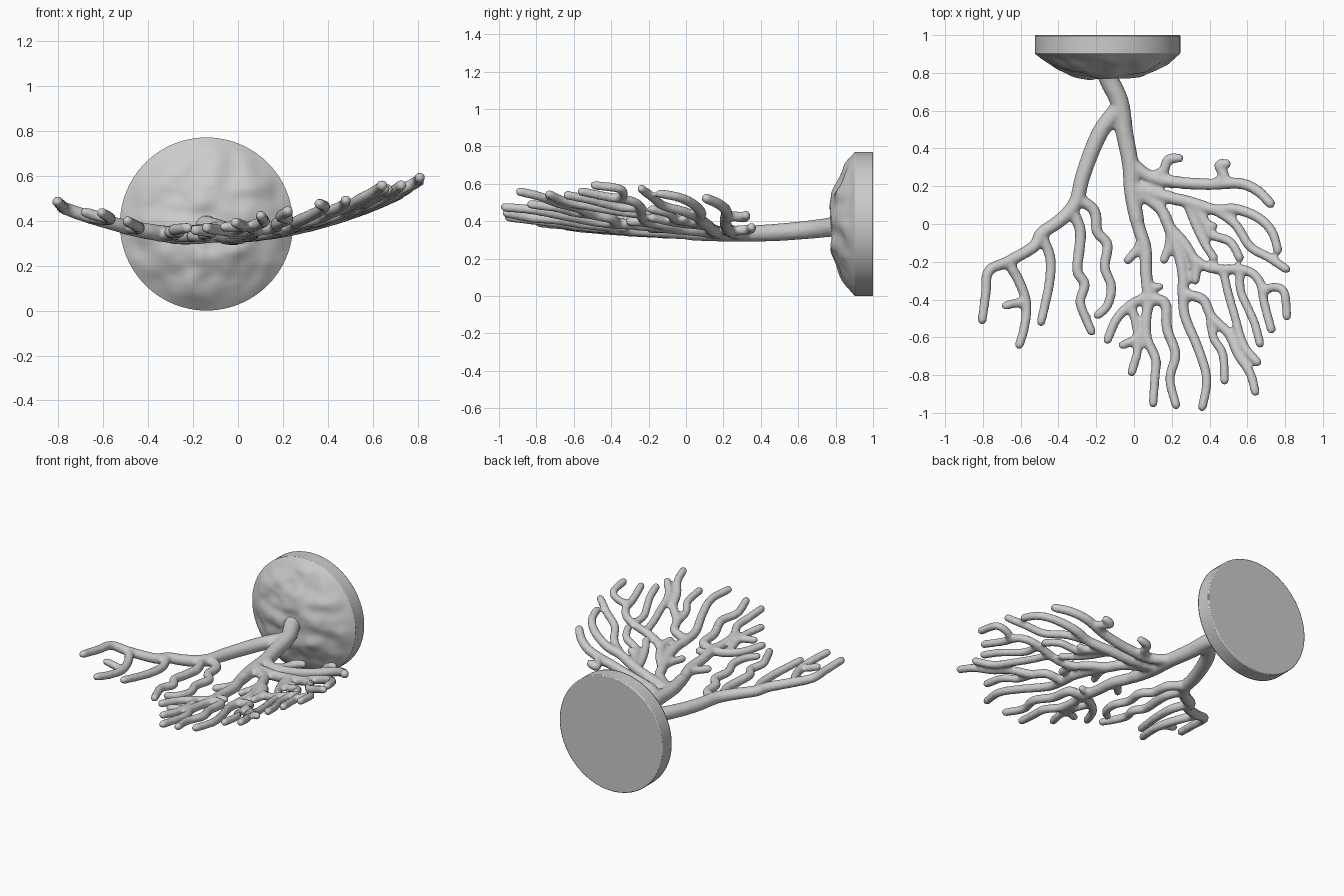
import bpy, bmesh, math
from mathutils import Vector, noise

if "Cube" in bpy.data.objects:
    bpy.data.objects.remove(bpy.data.objects["Cube"])

CX, CZ, R = -0.14, 0.385, 0.385


def fan_point(p):
    """Lift a plan point onto the shallow bowl the fan grows in."""
    x, y = p
    d = y - 0.2
    return Vector((x, y, 0.333 + 0.066 * x + 0.27 * x * x + (0.12 if d > 0 else 0.06) * d * d))


curve = bpy.data.curves.new("coral_fan", "CURVE")
curve.dimensions = "3D"
curve.bevel_depth = 1.0
curve.bevel_resolution = 3
curve.use_fill_caps = True


def branch(r0, r1, *plan):
    """Smooth tapered tube through plan points, with a rounded tip."""
    k = [fan_point(p) for p in plan]
    k = [2 * k[0] - k[1]] + k + [2 * k[-1] - k[-2]]
    pts, n, steps = [], len(plan) - 1, 6
    for i in range(n):
        a, b, c, d = k[i:i + 4]
        for s in range(steps):
            t = s / steps
            p = 0.5 * (2 * b + (c - a) * t + (2 * a - 5 * b + 4 * c - d) * t ** 2
                       + (3 * b - a - 3 * c + d) * t ** 3)
            pts.append((p, r0 + (r1 - r0) * (i + t) / n))
    tip = k[-2]
    out = (tip - pts[-1][0]).normalized()
    for s in range(5):
        ang = s * math.radians(20)
        pts.append((tip + out * r1 * (math.sin(ang) - 0.5), r1 * math.cos(ang)))
    sp = curve.splines.new("POLY")
    sp.points.add(len(pts) - 1)
    for q, (p, r) in zip(sp.points, pts):
        q.co = (*p, 1)
        q.radius = r


T = 0.025
# trunk
branch(0.056, 0.04, (-.16, .84), (-.13, .76), (-.075, .64), (-.05, .48), (-.02, .32), (-.01, .16), (.02, 0))
# left arm and its hanging branches
branch(0.048, T, (-.075, .62), (-.17, .5), (-.23, .37), (-.275, .24), (-.31, .11), (-.39, .02), (-.49, -.05),
       (-.53, -.12), (-.67, -.2), (-.77, -.25), (-.785, -.37), (-.805, -.52))
branch(0.03, T, (-.67, -.2), (-.61, -.3), (-.57, -.42), (-.58, -.545), (-.61, -.65))
branch(T, T, (-.58, -.42), (-.63, -.42), (-.69, -.435))
branch(0.03, T, (-.49, -.06), (-.445, -.17), (-.445, -.29), (-.465, -.4), (-.495, -.53))
branch(0.032, T, (-.33, .08), (-.285, -.03), (-.29, -.14), (-.3, -.25), (-.26, -.32), (-.285, -.41),
       (-.255, -.5), (-.22, -.58))
branch(0.032, T, (-.3, .14), (-.21, .07), (-.195, -.04), (-.14, -.11), (-.155, -.23), (-.12, -.33),
       (-.14, -.43), (-.2, -.49))
# upper right arm with two hooks
branch(0.036, 0.028, (-.03, .34), (.085, .25), (.24, .22), (.4, .21), (.56, .215), (.655, .175), (.73, .1))
branch(0.028, 0.028, (.085, .25), (.155, .28), (.18, .34), (.25, .35))
branch(0.028, 0.028, (.43, .215), (.48, .25), (.45, .31), (.5, .32))
# right arm and its forks
branch(0.036, T, (-.01, .2), (.165, .145), (.3, .115), (.43, .075), (.535, .08), (.655, .035), (.73, -.04), (.765, -.15))
branch(0.028, T, (.43, .075), (.535, 0), (.615, -.12), (.71, -.175), (.815, -.245))
branch(0.028, T, (.3, .115), (.375, .015), (.41, -.055), (.51, -.095), (.565, -.19))
branch(T, T, (.36, .02), (.385, -.01), (.43, -.01))
branch(T, T, (.28, .11), (.33, -.015), (.375, -.105), (.43, -.19))
# lower right arm and its forks
branch(0.034, T, (.01, .18), (.14, .08), (.19, -.015), (.27, -.105), (.325, -.21), (.325, -.31))
branch(T, T, (.14, .08), (.185, -.03), (.185, -.11), (.155, -.2))
branch(0.028, T, (.31, -.18), (.41, -.235), (.59, -.245), (.665, -.305), (.69, -.42), (.73, -.57))
branch(T, T, (.68, -.37), (.73, -.335), (.795, -.36), (.81, -.5))
branch(T, T, (.56, -.245), (.565, -.355), (.605, -.45), (.64, -.53), (.67, -.645))
branch(T, T, (.47, -.24), (.5, -.37), (.53, -.475), (.58, -.64), (.66, -.74))
branch(0.034, T, (.16, .05), (.23, -.13), (.26, -.265), (.26, -.37), (.27, -.49), (.34, -.66), (.385, -.82), (.36, -.98))
branch(0.03, T, (.26, -.37), (.365, -.4), (.41, -.49), (.5, -.58), (.55, -.69), (.615, -.79), (.645, -.9))
branch(T, T, (.4, -.47), (.42, -.6), (.47, -.69), (.48, -.84))
# central stem and its forks
branch(0.038, T, (-.01, .16), (.02, 0), (.06, -.13), (.065, -.265), (.085, -.385), (.165, -.42), (.175, -.555),
       (.22, -.69), (.19, -.82), (.225, -.97))
branch(0.028, T, (.045, -.07), (.02, -.13), (-.04, -.2))
branch(T, T, (.07, -.3), (.1, -.335), (.145, -.33))
branch(0.03, T, (.085, -.385), (-.005, -.42), (-.09, -.5), (-.145, -.625))
branch(T, T, (-.02, -.42), (.01, -.53), (.02, -.66), (-.015, -.795))
branch(T, T, (.015, -.61), (-.02, -.625), (-.07, -.645))
branch(0.03, T, (.085, -.385), (.065, -.5), (.07, -.61), (.115, -.715), (.11, -.82), (.1, -.96))

# fuse the branches into one softly blended surface
fan = bpy.data.objects.new("coral_fan", curve)
bpy.context.collection.objects.link(fan)
bpy.context.view_layer.objects.active = fan
fan.select_set(True)
bpy.ops.object.convert(target="MESH")
fan = bpy.context.object
rm = fan.modifiers.new("fuse", "REMESH")
rm.mode = "VOXEL"
rm.voxel_size = 0.011
rm.use_smooth_shade = True
sm = fan.modifiers.new("soften", "SMOOTH")
sm.factor = 0.5
sm.iterations = 5

# base disc
bpy.ops.mesh.primitive_cylinder_add(vertices=96, radius=R, depth=0.1, location=(CX, 0.95, CZ),
                                    rotation=(math.pi / 2, 0, 0))
disc = bpy.context.object
disc.name = "base_disc"
bv = disc.modifiers.new("edge", "BEVEL")
bv.width = 0.006
bv.segments = 2
bpy.ops.object.shade_smooth_by_angle()

# lumpy rock mound on the front of the disc
bm = bmesh.new()
SEG, RINGS = 96, 30
rings = []
for j in range(1, RINGS + 1):
    u = j / RINGS
    ring = []
    for i in range(SEG):
        a = 2 * math.pi * i / SEG
        x, z = CX + R * u * math.cos(a), CZ + R * u * math.sin(a)
        dome = 0.125 * (1 - max(0, (u - 0.3) / 0.7) ** 1.7)
        lump = noise.noise((x * 7, 3.1, z * 9)) * 0.02 + noise.noise((x * 15, 8.2, z * 17)) * 0.008
        ring.append(bm.verts.new((x, 0.902 - dome - lump * min(1, (1 - u) * 6), z)))
    rings.append(ring)
mid = bm.verts.new((CX, 0.777, CZ))
for i in range(SEG):
    n = (i + 1) % SEG
    bm.faces.new((mid, rings[0][i], rings[0][n]))
    for a, b in zip(rings, rings[1:]):
        bm.faces.new((a[i], b[i], b[n], a[n]))
bmesh.ops.recalc_face_normals(bm, faces=bm.faces)
if sum(f.normal.y for f in bm.faces) > 0:
    bmesh.ops.reverse_faces(bm, faces=bm.faces)
for f in bm.faces:
    f.smooth = True
me = bpy.data.meshes.new("rock_mound")
bm.to_mesh(me)
bm.free()
bpy.context.collection.objects.link(bpy.data.objects.new("rock_mound", me))
